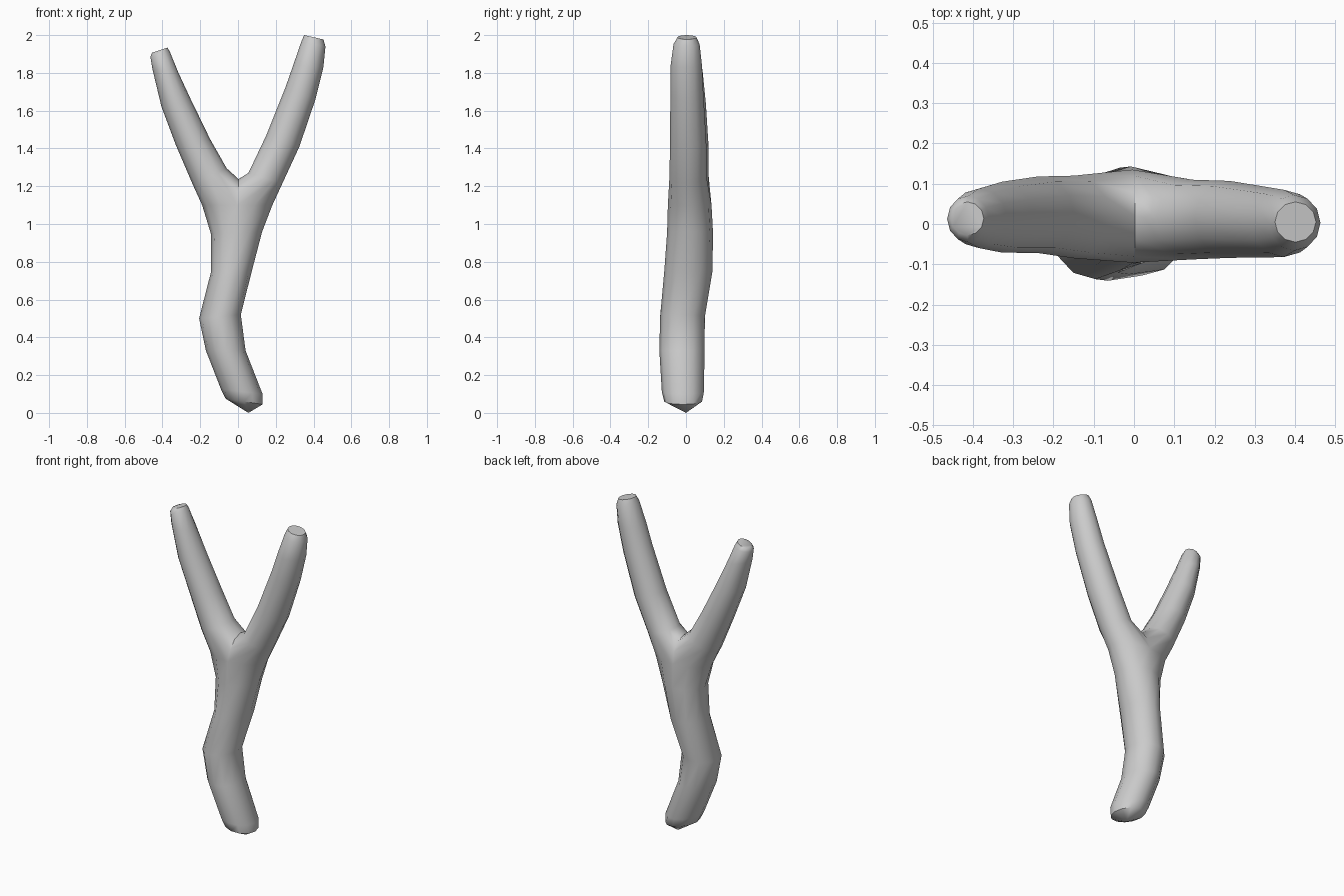
import bpy, bmesh
from math import cos, sin, pi
from mathutils import Vector

if "Cube" in bpy.data.objects:
    bpy.data.objects.remove(bpy.data.objects["Cube"])

N = 12          # sides of every limb
H = N // 2

# each section: left x, left z, right x, right z, front y, back y
TRUNK = [
    (-0.065, 0.075, 0.13, 0.045, -0.115, 0.085),
    (-0.09, 0.125, 0.13, 0.10, -0.128, 0.095),
    (-0.17, 0.33, 0.04, 0.33, -0.141, 0.098),
    (-0.206, 0.50, 0.015, 0.52, -0.137, 0.10),
    (-0.142, 0.75, 0.073, 0.75, -0.115, 0.14),
    (-0.144, 0.95, 0.128, 0.96, -0.10, 0.143),
    (-0.19, 1.10, 0.182, 1.10, -0.096, 0.135),
]
RIGHT = [
    (0.055, 1.27, 0.235, 1.215, -0.088, 0.11),
    (0.15, 1.47, 0.325, 1.41, -0.084, 0.107),
    (0.25, 1.72, 0.41, 1.66, -0.083, 0.092),
    (0.292, 1.84, 0.452, 1.83, -0.082, 0.085),
    (0.335, 1.965, 0.463, 1.94, -0.066, 0.072),
    (0.35, 2.0, 0.452, 1.977, -0.045, 0.055),
]
LEFT = [
    (-0.24, 1.21, -0.06, 1.295, -0.085, 0.12),
    (-0.33, 1.42, -0.148, 1.45, -0.072, 0.118),
    (-0.405, 1.62, -0.25, 1.66, -0.071, 0.105),
    (-0.453, 1.82, -0.315, 1.80, -0.06, 0.088),
    (-0.464, 1.885, -0.36, 1.91, -0.045, 0.07),
    (-0.455, 1.907, -0.373, 1.934, -0.028, 0.055),
]

bm = bmesh.new()


def ring(s):
    """Closed oval section between a left and a right edge point."""
    lx, lz, rx, rz, y0, y1 = s
    mid = Vector(((lx + rx) / 2, (y0 + y1) / 2, (lz + rz) / 2))
    across = Vector((rx - lx, 0, rz - lz)) / 2
    deep = Vector((0, (y1 - y0) / 2, 0))
    return [bm.verts.new(mid + across * cos(2 * pi * i / N) + deep * sin(2 * pi * i / N))
            for i in range(N)]


def bridge(a, b):
    for i in range(N):
        j = (i + 1) % N
        bm.faces.new((a[i], a[j], b[j], b[i]))


def limb(rings):
    for a, b in zip(rings, rings[1:]):
        bridge(a, b)
    return rings[-1]


# trunk with pointed foot
trunk = [ring(s) for s in TRUNK]
top = limb(trunk)
foot = bm.verts.new((0.055, 0, 0))
for i in range(N):
    bm.faces.new((foot, trunk[0][(i + 1) % N], trunk[0][i]))

# saddle arch over the fork, running from the back to the front of the trunk
y0, y1 = TRUNK[-1][4:]
q = N // 4
saddle = [bm.verts.new((0.003, (y0 + y1) / 2 + (y1 - y0) / 2 * cos(pi * k / H),
                        1.10 + 0.138 * sin(pi * k / H)))
          for k in range(1, H)]

# each arm starts from half of the trunk ring plus the saddle
right_start = [top[i % N] for i in range(-q, q + 1)] + saddle
right_start = right_start[q:] + right_start[:q]
left_half = [top[i] for i in range(q, q + H + 1)]
left_start = left_half + saddle[::-1]
left_start = left_start[-q:] + left_start[:-q]

for start, sections in ((right_start, RIGHT), (left_start, LEFT)):
    end = limb([start] + [ring(s) for s in sections])
    bm.faces.new(end)

bmesh.ops.recalc_face_normals(bm, faces=bm.faces[:])
mesh = bpy.data.meshes.new("forked_branch")
bm.to_mesh(mesh)
bm.free()
branch = bpy.data.objects.new("forked_branch", mesh)
bpy.context.collection.objects.link(branch)
bpy.context.view_layer.objects.active = branch
branch.select_set(True)
bpy.ops.object.shade_smooth_by_angle(angle=0.9)
